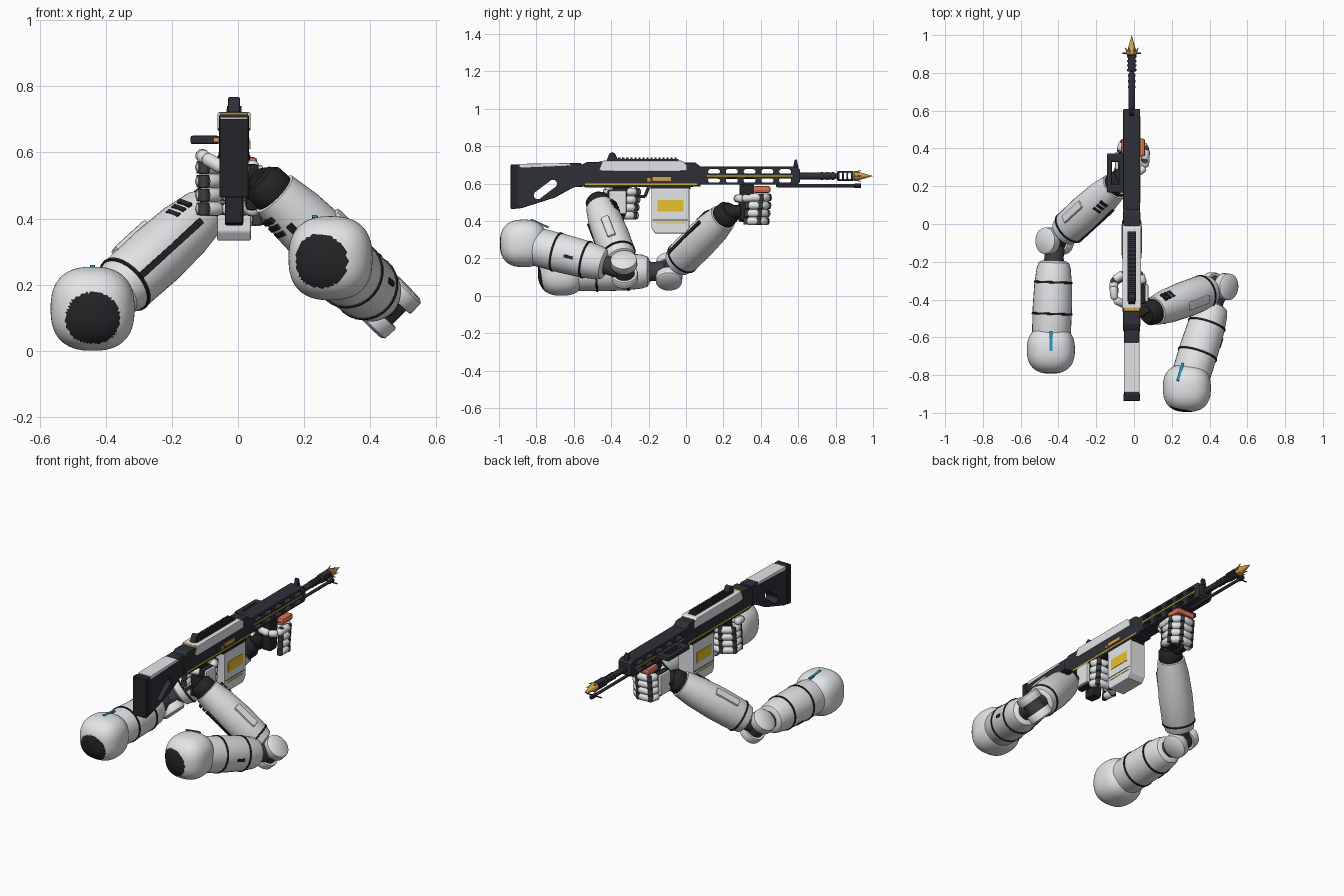
import bpy, bmesh, math
from mathutils import Vector, Matrix

if "Cube" in bpy.data.objects:
    bpy.data.objects.remove(bpy.data.objects["Cube"])


def colour(name, *rgb):
    m = bpy.data.materials.new(name)
    m.use_nodes = True
    m.diffuse_color = (*rgb, 1)
    m.node_tree.nodes["Principled BSDF"].inputs["Base Color"].default_value = (*rgb, 1)
    return m


GUN = colour("gunmetal", .028, .029, .038)
BLACK = colour("rubber_black", .018, .018, .021)
WHITE = colour("armour_white", .77, .785, .8)
GREY = colour("joint_grey", .05, .05, .055)
GOLD = colour("gold", .68, .36, .07)
YELLOW = colour("yellow", .8, .54, .025)
RED = colour("orange_red", .74, .17, .09)
BLUE = colour("blue", .025, .29, .5)
CX = -.012          # centre plane of the weapon
SMOOTH = []


def finish(bm, name, mat, bevel=0, smooth=False):
    bmesh.ops.recalc_face_normals(bm, faces=bm.faces)
    if bevel:
        bmesh.ops.bevel(bm, geom=bm.edges[:], offset=bevel, segments=2, affect='EDGES', profile=.6)
    me = bpy.data.meshes.new(name)
    bm.to_mesh(me)
    bm.free()
    me.materials.append(mat)
    ob = bpy.data.objects.new(name, me)
    bpy.context.collection.objects.link(ob)
    if smooth:
        SMOOTH.append(ob)
    return ob


def box(name, c, size, mat, bevel=0, frame=Matrix()):
    bm = bmesh.new()
    m = Matrix.Translation(c) @ frame.to_4x4() @ Matrix.Diagonal((*size, 1))
    bmesh.ops.create_cube(bm, size=1, matrix=m)
    return finish(bm, name, mat, bevel)


def slab(name, pts, half, mat, bevel=0):
    """Side profile of (y, z) points, extruded across the weapon."""
    bm = bmesh.new()
    f = bm.faces.new([bm.verts.new((CX - half, y, z)) for y, z in pts])
    r = bmesh.ops.extrude_face_region(bm, geom=[f])
    bmesh.ops.translate(bm, vec=(2 * half, 0, 0), verts=[v for v in r["geom"] if isinstance(v, bmesh.types.BMVert)])
    return finish(bm, name, mat, bevel)


def turned(name, a, b, profile, mat, n=28):
    """Lathe (fraction, radius) pairs about the line from a to b."""
    a, b = Vector(a), Vector(b)
    q = (b - a).to_track_quat('Z', 'Y')
    bm = bmesh.new()
    rings = []
    for t, r in profile:
        o = a.lerp(b, t)
        rings.append([bm.verts.new(o + q @ Vector((r * math.cos(k * math.tau / n), r * math.sin(k * math.tau / n), 0)))
                      for k in range(n)])
    for p, s in zip(rings, rings[1:]):
        for k in range(n):
            bm.faces.new((p[k], p[(k + 1) % n], s[(k + 1) % n], s[k]))
    bm.faces.new(rings[0])
    bm.faces.new(rings[-1])
    return finish(bm, name, mat, smooth=True)


def rod(name, a, b, r, mat, n=16):
    return turned(name, a, b, [(0, r * .8), (.03, r), (.97, r), (1, r * .8)], mat, n)


def cut(ob, cutters):
    for c in cutters:
        m = ob.modifiers.new("cut", 'BOOLEAN')
        m.object, m.solver = c, 'EXACT'
        bpy.context.view_layer.objects.active = ob
        bpy.ops.object.modifier_apply(modifier=m.name)
        bpy.data.objects.remove(c)


def slot(y, z, length, height, angle=0):
    """Round-ended cutter running right through the weapon."""
    pts = []
    for k in range(16):
        w = (k + .5) * math.tau / 16
        p = Vector((math.cos(w) * height / 2 + math.copysign((length - height) / 2, math.cos(w)),
                    math.sin(w) * height / 2))
        p.rotate(Matrix.Rotation(angle, 2))
        pts.append((y + p.x, z + p.y))
    ob = slab("cutter", pts, .15, GUN)
    ob.hide_render = True
    return ob


# stock and receiver
stock = slab("stock", [(-.935, .7), (-.56, .71), (-.55, .583), (-.6, .58), (-.7, .525), (-.88, .468), (-.935, .465)], .04, GUN, .006)
cut(stock, [slot(-.752, .568, .145, .044, math.radians(37))])
slab("butt_pad", [(-.937, .702), (-.9, .702), (-.9, .466), (-.937, .463)], .044, BLACK, .006)
slab("stock_top_plate", [(-.89, .683), (-.89, .705), (-.63, .709), (-.61, .695)], .042, WHITE, .005)
slab("receiver", [(-.57, .695), (-.53, .715), (.05, .712), (.078, .69), (.078, .583), (-.53, .578), (-.57, .59)], .045, GUN, .006)
slab("receiver_cover", [(-.465, .672), (-.445, .722), (-.02, .722), (.004, .7), (.004, .667), (-.44, .665)], .05, WHITE, .006)
box("cover_rear_band", (CX, -.452, .71), (.085, .02, .022), GOLD, .004)
box("top_rail", (CX, -.225, .724), (.046, .37, .014), GUN)
for i in range(17):
    box("rail_tooth", (CX, -.4 + i * .0215, .733), (.044, .011, .014), GUN)
slab("rear_sight", [(-.425, .722), (-.41, .76), (-.395, .768), (-.38, .76), (-.36, .722)], .018, GUN, .004)
box("charging_slide", (CX + .046, -.13, .625), (.008, .1, .022), GOLD, .002)
box("selector", (CX + .046, -.2, .62), (.008, .02, .02), GOLD, .002)
for s in (-1, 1):
    box("receiver_stripe", (CX + s * .0455, -.24, .597), (.003, .6, .008), YELLOW)

# ventilated handguard
guard = slab("handguard", [(.07, .69), (.59, .69), (.61, .675), (.61, .608), (.595, .594), (.07, .594)], .045, GUN, .006)
cut(guard, [slot(.15 + i * .095, z, .064, .025) for i in range(5) for z in (.664, .617)])
for s in (-1, 1):
    box("guard_stripe", (CX + s * .0455, .34, .641), (.003, .46, .006), YELLOW)
slab("front_sight", [(.572, .685), (.58, .725), (.592, .73), (.602, .685)], .012, GUN, .003)

# barrel, slotted muzzle and tip
Z = .64
rod("barrel", (CX, .05, Z), (CX, .815, Z), .014, GUN)
rod("barrel_sleeve", (CX, .6, Z), (CX, .8, Z), .018, GUN)
for i in range(3):
    y = .72 + i * .03
    rod("barrel_ring", (CX, y, Z), (CX, y + .012, Z), .021, GUN)
muzzle = rod("muzzle", (CX, .808, Z), (CX, .895, Z), .026, GUN)
cut(muzzle, [slot(.828 + i * .023, Z, .036, .015, math.pi / 2) for i in range(3)])
turned("gold_tip", (CX, .89, Z), (CX, .997, Z), [(0, .02), (.1, .028), (.25, .024), (1, .001)], GOLD, 12)
for k in range(6):
    w = math.tau * k / 6
    d = Vector((math.cos(w), 0, math.sin(w)))
    o = Vector((CX, .895, Z))
    turned("tip_spike", o + d * .014, o + d * .036 + Vector((0, .04, 0)), [(0, .01), (1, .001)], GOLD, 6)

# rod under the barrel
rod("under_rod", (CX, .48, .588), (CX, .93, .588), .009, GUN, 10)
rod("rod_knob", (CX, .9, .588), (CX, .935, .588), .013, BLACK, 10)
rod("rod_crossbar", (CX - .05, .905, .588), (CX + .05, .905, .588), .004, GUN, 8)

# side carrying loop
for y in (.188, .352):
    box("loop_arm", (-.1, y, .638), (.085, .045, .026), GUN, .008)
box("loop_bar", (-.13, .27, .638), (.028, .205, .026), GUN, .008)
box("loop_root", (-.066, .27, .638), (.026, .205, .022), GUN, .004)
box("loop_clasp", (-.066, .18, .638), (.016, .045, .014), GOLD)

# ammunition box
slab("ammo_box", [(-.185, .575), (.018, .575), (.018, .36), (-.005, .333), (-.165, .333), (-.185, .36)], .051, WHITE, .006)
slab("ammo_box_collar", [(-.19, .57), (.024, .57), (.024, .59), (-.19, .59)], .048, BLACK, .004)
for s in (-1, 1):
    x = CX + s * .051
    box("box_label", (x, -.083, .482), (.005, .14, .062), YELLOW)
    box("box_line", (x, -.083, .388), (.004, .16, .006), YELLOW)
    box("box_seam", (x, -.083, .405), (.003, .19, .004), GREY)

# grips and trigger guard
slab("rear_grip", [(-.39, .585), (-.31, .585), (-.335, .378), (-.41, .385)], .028, BLACK, .008)
slab("front_grip", [(.285, .6), (.365, .6), (.355, .4), (.29, .4)], .028, BLACK, .008)
guard_path = [(-.31, .58), (-.3, .53), (-.22, .53), (-.2, .58)]
for (y, z), (v, w) in zip(guard_path, guard_path[1:]):
    rod("trigger_guard", (CX, y, z), (CX, v, w), .009, GUN, 10)
rod("trigger", (CX, -.27, .585), (CX, -.26, .545), .007, GOLD, 8)
box("red_pad", (CX + .008, .405, .568), (.125, .095, .036), RED, .014)

LOBE = [(0, .45), (.07, .8), (.2, 1), (.8, 1), (.93, .8), (1, .45)]


def hand(s, gy, wrist, reach, drop):
    """Hand whose palm lies on side s and whose fingers wrap forward round a grip."""
    palm = Vector((CX + s * .055, gy - .01, .495 - drop))
    box("palm", palm, (.04, .1, .14), BLACK, .012)
    box("hand_back", palm + Vector((s * .022, .005, .004)), (.022, .095, .125), WHITE, .009)
    turned("wrist", wrist, palm + Vector((0, -.03, -.01)), [(0, .055), (.25, .05), (.6, .036), (1, .034)], BLACK)
    path = [(s * .06, .045), (s * .045, .095), (-s * .03 * reach, .1), (-s * .075 * reach, .06), (-s * .07 * reach, -.005)]
    for i in range(4):
        z = .555 - drop - i * .042
        pts = [Vector((CX + x, gy + y - i * .004, z)) for x, y in path]
        for a, b in zip(pts, pts[1:]):
            turned("finger_segment", a, b, [(t, r * .022) for t, r in LOBE], WHITE, 12)
            rod("finger_joint", b - Vector((0, 0, .019)), b + Vector((0, 0, .019)), .016, GREY, 10)
    lift = .12 * (reach - 1)
    thumb = [(s * .045, -.05, .55), (-s * .03, -.07, .55), (-s * .07 * reach, -.04, .55 + lift), (-s * .075 * reach, .03, .555 + lift)]
    pts = [Vector((CX + x, gy + y, z - drop)) for x, y, z in thumb]
    for a, b in zip(pts, pts[1:]):
        turned("thumb_segment", a, b, [(t, r * .021) for t, r in LOBE], WHITE, 12)


def on_limb(name, a, b, t, out, r, size, mat, bevel=0):
    """Plate on a limb; size is (along, across, thick)."""
    x = (b - a).normalized()
    z = Vector(out)
    z = (z - x * z.dot(x)).normalized()
    frame = Matrix((x, z.cross(x), z)).transposed()
    box(name, a.lerp(b, t) + z * r, size, mat, bevel, frame)


def band(name, a, b, t, r, w=.011):
    turned(name, a, b, [(t - w, r), (t - w * .7, r + .007), (t + w * .7, r + .007), (t + w, r)], BLACK)


def arm(shoulder, elbow, wrist, patch, stripe_at, stripe, slit, panel, seam, vents, vent_start):
    shoulder, elbow, wrist = Vector(shoulder), Vector(elbow), Vector(wrist)
    # squared shoulder ball with a ragged dark end patch
    bm = bmesh.new()
    bmesh.ops.create_icosphere(bm, subdivisions=5, radius=1)
    p = Vector(patch).normalized()
    for f in bm.faces:
        f.material_index = int(f.calc_center_median().normalized().dot(p) > .8)
    for v in bm.verts:
        v.co = shoulder + v.co * (.127 / sum(abs(c) ** 2.5 for c in v.co) ** .4)
    ball = finish(bm, "shoulder_ball", WHITE, smooth=True)
    ball.data.materials.append(BLACK)
    d = Vector(stripe).normalized()
    side = Vector((d.y, -d.x, 0)).normalized()
    frame = Matrix((side, d, side.cross(d))).transposed()
    box("shoulder_stripe", shoulder + Vector(stripe_at), (.015, .105, .009), BLUE, 0, frame)
    # upper arm
    turned("upper_arm", shoulder, elbow,
           [(.05, .09), (.15, .103), (.4, .104), (.6, .1), (.75, .09), (.8, .08), (.82, .06)], WHITE)
    band("arm_band", shoulder, elbow, .33, .101)
    band("arm_band", shoulder, elbow, .62, .096)
    on_limb("arm_slit", shoulder, elbow, .5, slit, .1, (.05, .016, .012), BLACK)
    turned("elbow_neck", shoulder, elbow, [(.78, .058), (.85, .05), (.92, .055), (1, .04)], GREY)
    # hinge drum across the bend
    h = (elbow - shoulder).cross(wrist - elbow).normalized()
    rod("elbow_core", elbow - h * .06, elbow + h * .06, .055, GREY, 28)
    for s in (-1, 1):
        turned("elbow_cap", elbow + h * s * .03, elbow + h * s * .083, [(0, .068), (.1, .072), (.85, .07), (1, .06)], WHITE)
    # forearm
    turned("forearm_neck", elbow, wrist, [(0, .045), (.2, .06)], GREY)
    turned("forearm", elbow, wrist,
           [(.13, .06), (.15, .08), (.25, .093), (.5, .096), (.75, .09), (.93, .076), (.94, .055)], WHITE)
    band("forearm_band", elbow, wrist, .23, .088)
    turned("wrist_cuff", elbow, wrist, [(.9, .06), (.94, .068), (1.02, .066), (1.06, .048)], BLACK)
    on_limb("forearm_panel", elbow, wrist, .47, panel, .093, (.15, .045, .022), WHITE, .009)
    on_limb("forearm_seam", elbow, wrist, .5, seam, .09, (.3, .02, .016), BLACK)
    for out in vents:
        for k in range(3):
            on_limb("forearm_vent", elbow, wrist, vent_start + k * .05, out, .085, (.016, .045, .014), BLACK)


LEFT_WRIST, RIGHT_WRIST = (.085, -.47, .5), (-.08, .22, .44)
arm((.28, -.868, .28), (.45, -.33, .14), LEFT_WRIST, (-.25, -1, -.08), (-.035, .085, .106), (.3, 1, -.45),
    (.3, -1, .2), (.7, -.2, .6), (-.3, -1, -.3), [(0, .6, .8), (-.6, -.5, -.5)], .76)
arm((-.44, -.665, .127), (-.42, -.09, .13), RIGHT_WRIST, (0, -1, -.25), (0, .045, .122), (0, 1, -.1),
    (-.8, 0, -.6), (-.5, .2, .75), (.2, -1, 0), [(0, -.5, 1)], .7)
hand(1, -.36, LEFT_WRIST, 1.3, 0)
hand(-1, .34, RIGHT_WRIST, 1, .03)

# smooth the turned parts, keeping crisp edges
bpy.ops.object.select_all(action='DESELECT')
for ob in SMOOTH:
    ob.select_set(True)
bpy.context.view_layer.objects.active = SMOOTH[0]
bpy.ops.object.shade_smooth_by_angle(angle=math.radians(40))
